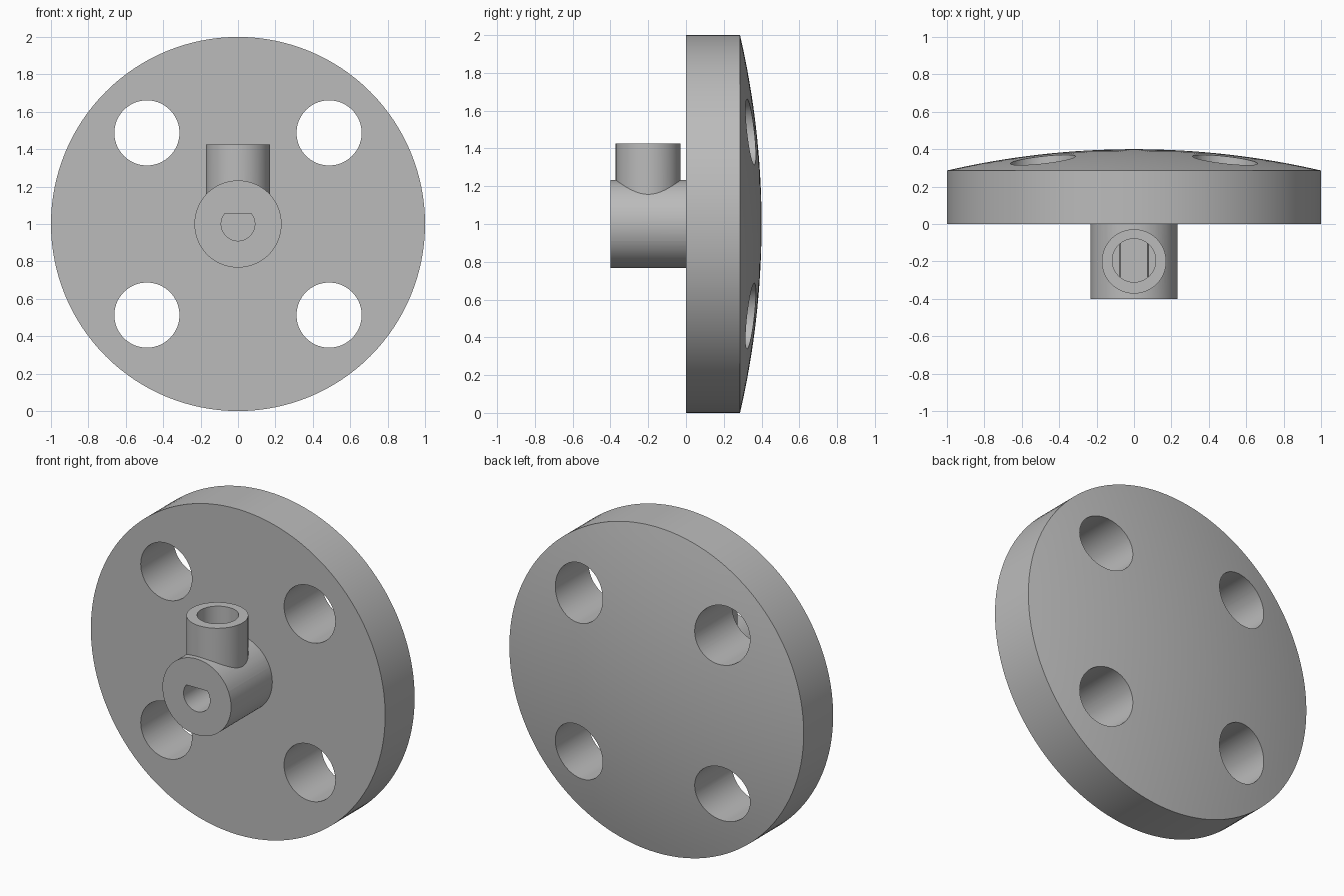
import bpy, bmesh, math
from mathutils import Matrix

cube = bpy.data.objects.get("Cube")
if cube:
    bpy.data.objects.remove(cube, do_unlink=True)

grey = bpy.data.materials.new("plain grey")
grey.use_nodes = True
grey.diffuse_color = (0.5, 0.5, 0.5, 1)
grey.node_tree.nodes["Principled BSDF"].inputs["Base Color"].default_value = (0.5, 0.5, 0.5, 1)

ALONG_Y = Matrix.Rotation(-math.pi / 2, 4, "X")   # local z becomes +y
AXIS_Z = 1.0                                      # height of the wheel axis


def finish(name, bm, helper=False):
    bmesh.ops.recalc_face_normals(bm, faces=bm.faces)
    mesh = bpy.data.meshes.new(name)
    bm.to_mesh(mesh)
    bm.free()
    mesh.materials.append(grey)
    obj = bpy.data.objects.new(name, mesh)
    bpy.context.collection.objects.link(obj)
    obj.hide_render = helper
    return obj


def cylinder(name, radius, start, end, x=0, y=0, z=0, along_y=False, flat=None, helper=False):
    """Cylinder from start to end along z (or y); flat cuts its top to a D shape."""
    bm = bmesh.new()
    bmesh.ops.create_cone(bm, cap_ends=True, segments=96, radius1=radius, radius2=radius,
                          depth=end - start)
    bmesh.ops.translate(bm, verts=bm.verts, vec=(0, 0, (start + end) / 2))
    if along_y:
        bm.transform(ALONG_Y)
    bmesh.ops.translate(bm, verts=bm.verts, vec=(x, y, z))
    if flat is not None:
        cut = bmesh.ops.bisect_plane(bm, geom=bm.verts[:] + bm.edges[:] + bm.faces[:],
                                     plane_co=(0, 0, flat), plane_no=(0, 0, 1), clear_outer=True)
        rim = [e for e in cut["geom_cut"] if isinstance(e, bmesh.types.BMEdge)]
        bmesh.ops.holes_fill(bm, edges=rim or bm.edges)
    return finish(name, bm, helper)


def boolean(target, tool, operation):
    mod = target.modifiers.new(tool.name, "BOOLEAN")
    mod.object, mod.operation, mod.solver = tool, operation, "EXACT"
    bpy.context.view_layer.objects.active = target
    bpy.ops.object.modifier_apply(modifier=mod.name)
    bpy.data.objects.remove(tool, do_unlink=True)


# Wheel disc: flat front, straight rim, shallow spherical dome behind
rim, apex = 0.286, 0.4
rise = apex - rim
ball = (1 + rise * rise) / (2 * rise)
profile = [(0, 0), (1, 0)]
steps = 16
for i in range(steps + 1):
    r = 1 - i / steps
    profile.append((r, apex - ball + math.sqrt(ball * ball - r * r)))
bm = bmesh.new()
points = [bm.verts.new((r, 0, h)) for r, h in profile]
edges = [bm.edges.new(pair) for pair in zip(points, points[1:])]
bmesh.ops.spin(bm, geom=points + edges, cent=(0, 0, 0), axis=(0, 0, 1),
               angle=math.tau, steps=128, use_merge=True)
bmesh.ops.remove_doubles(bm, verts=bm.verts, dist=0.0001)
bm.transform(Matrix.Translation((0, 0, AXIS_Z)) @ ALONG_Y)
wheel = finish("wheel_disc", bm)

# Four round through holes
for sx in (-1, 1):
    for sz in (-1, 1):
        hole = cylinder("hole_cutter", 0.174, -0.2, 0.6, x=sx * 0.487, z=AXIS_Z + sz * 0.487,
                        along_y=True, helper=True)
        boolean(wheel, hole, "DIFFERENCE")

# Hub with a set-screw boss standing on it
hub = cylinder("hub", 0.233, -0.4, 0.05, z=AXIS_Z, along_y=True)
boss = cylinder("screw_boss", 0.172, 1.0, 1.425, y=-0.2)
boolean(hub, boss, "UNION")
boolean(wheel, hub, "UNION")

# D-shaped shaft bore and the screw hole that meets it
bore = cylinder("bore_cutter", 0.09, -0.5, 0.1, z=AXIS_Z, along_y=True,
                flat=AXIS_Z + 0.055, helper=True)
boolean(wheel, bore, "DIFFERENCE")
screw = cylinder("screw_cutter", 0.116, 1.045, 1.6, y=-0.195, helper=True)
boolean(wheel, screw, "DIFFERENCE")

# Smooth round surfaces, crisp edges
wheel.name = "wheel_with_hub"
bpy.ops.object.select_all(action="DESELECT")
wheel.select_set(True)
bpy.context.view_layer.objects.active = wheel
bpy.ops.object.shade_smooth_by_angle(angle=math.radians(12))
